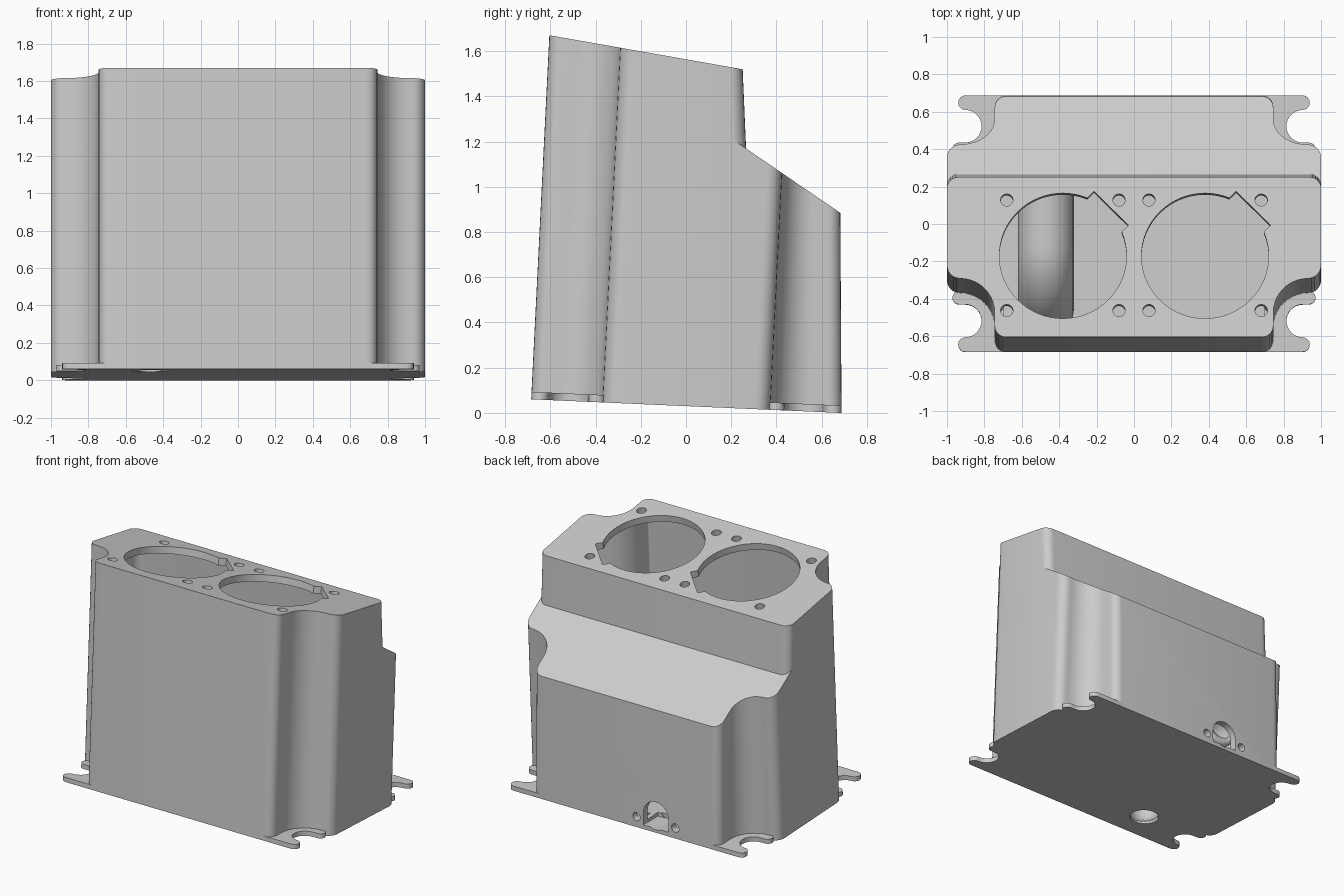
import bpy, bmesh
from math import sin, cos, radians, atan
from mathutils import Matrix, Vector

if "Cube" in bpy.data.objects:
    bpy.data.objects.remove(bpy.data.objects["Cube"])

grey = bpy.data.materials.new("light grey plastic")
grey.use_nodes = True
grey.diffuse_color = (0.6, 0.6, 0.6, 1)
grey.node_tree.nodes["Principled BSDF"].inputs["Base Color"].default_value = (0.6, 0.6, 0.6, 1)

TILT = -atan(0.176)          # tilt of the top panel
WALL = 0.05


def add_object(name, bm):
    bmesh.ops.recalc_face_normals(bm, faces=bm.faces)
    mesh = bpy.data.meshes.new(name)
    bm.to_mesh(mesh)
    bm.free()
    obj = bpy.data.objects.new(name, mesh)
    bpy.context.collection.objects.link(obj)
    return obj


def arc(cx, cy, r, a0, a1, n=10):
    angles = [radians(a0 + (a1 - a0) * i / n) for i in range(n + 1)]
    return [(cx + r * cos(a), cy + r * sin(a)) for a in angles]


def body_lean(y):
    """Backward lean of the walls; the rear wall is nearly upright."""
    f = min(max((y - 0.372) / 0.228, 0), 1)
    return 0.05 - 0.056 * f


def prism(name, outline, bottom, top, lean):
    """Leaning prism between two planes z = a + b*y."""
    bm = bmesh.new()
    rings = []
    for a, b in (bottom, top):
        ring = []
        for x, y in outline:
            k = lean(y)
            z = (a + b * y) / (1 - b * k)
            ring.append(bm.verts.new((x, y + k * z, z)))
        rings.append(ring)
        bm.faces.new(ring)
    n = len(outline)
    for i in range(n):
        j = (i + 1) % n
        bm.faces.new((rings[0][i], rings[0][j], rings[1][j], rings[1][i]))
    return add_object(name, bm)


def cylinder(r, depth, matrix):
    bm = bmesh.new()
    bmesh.ops.create_cone(bm, cap_ends=True, segments=64 if r > 0.2 else 24,
                          radius1=r, radius2=r, depth=depth, matrix=matrix)
    return add_object("cutter", bm)


def box(size, matrix):
    bm = bmesh.new()
    bmesh.ops.create_cube(bm, size=1, matrix=matrix @ Matrix.Diagonal((*size, 1)))
    return add_object("cutter", bm)


def evaluated_copy(obj):
    bpy.context.view_layer.update()
    deps = bpy.context.evaluated_depsgraph_get()
    return bpy.data.meshes.new_from_object(obj.evaluated_get(deps))


def cut(obj, cutter):
    mod = obj.modifiers.new("cut", "BOOLEAN")
    mod.operation = "DIFFERENCE"
    mod.solver = "EXACT"
    mod.object = cutter
    mesh = evaluated_copy(obj)
    obj.modifiers.clear()
    obj.data = mesh
    bpy.data.objects.remove(cutter)


def stepped_shell(name, t):
    """Body volume with notched corners and a sloped rear step, inset by t."""
    quarter = (arc(0.685, -0.628, 0.06 - t, -90, 0, 6)
               + arc(0.93, -0.557, 0.185 + t, 180, 90)
               + arc(0.93, -0.302, 0.07 - t, -90, 0, 6))
    half = quarter + [(x, -y) for x, y in reversed(quarter)]
    outline = half + [(-x, y) for x, y in reversed(half)]
    obj = prism(name, outline, (0.03 + t, -0.044), (1.564 - t, -0.176), body_lean)
    # remove everything behind the upper block and above the rear slope
    c, y = 0.94 - t, 0.255 - t
    step = ([(-1.2, y)] + arc(-c, y, 0.061, 180, 90, 6) + arc(c, y, 0.061, 90, 0, 6)
            + [(1.2, y), (1.2, 1.2), (-1.2, 1.2)])
    cut(obj, prism("cutter", step, (1.351 - 1.2 * t, -0.683), (2.2, 0), lambda y: -0.043))
    return obj


# Hollow body
body = stepped_shell("body", 0)
cut(body, stepped_shell("cavity", WALL))

# Two round openings with a key slot and four screw holes each
for cx in (-0.38, 0.38):
    frame = Matrix.Translation((cx, -0.17, 1.594)) @ Matrix.Rotation(TILT, 4, "X")
    cut(body, cylinder(0.34, 0.2, frame))
    slot = frame @ Matrix.Rotation(radians(45), 4, "Z") @ Matrix.Translation((0.3, 0, 0))
    cut(body, box((0.13, 0.26, 0.22), slot))
    for sx in (-0.3, 0.3):
        for sy in (-0.297, 0.303):
            cut(body, cylinder(0.033, 0.2, frame @ Matrix.Translation((sx, sy, 0))))

# Arched rear opening with a screw hole on each side
AX = -0.24
along_y = Matrix.Rotation(radians(90), 4, "X")
cut(body, cylinder(0.1, 0.3, Matrix.Translation((AX, 0.66, 0.12)) @ along_y))
cut(body, box((0.2, 0.28, 0.09), Matrix.Translation((AX, 0.66, 0.075))))
for side in (-1, 1):
    cut(body, cylinder(0.03, 0.2, Matrix.Translation((AX + 0.155 * side, 0.66, 0.075)) @ along_y))

# Round port in the floor
PX, PY = -0.47, -0.45
cut(body, cylinder(0.1, 0.3, Matrix.Translation((PX, PY, 0.05))))

# Bent port tube inside the body
curve = bpy.data.curves.new("port_path", "CURVE")
curve.dimensions = "3D"
curve.bevel_depth = 0.15
curve.bevel_resolution = 8
curve.resolution_u = 14
spline = curve.splines.new("BEZIER")
spline.bezier_points.add(2)
path = [((PX, PY, 0.07), (0, 0, 0.2)), ((PX, -0.13, 0.42), (0, 0.16, 0)),
        ((PX, 0.38, 0.42), (0, 0.16, 0))]
for point, (co, handle) in zip(spline.bezier_points, path):
    point.co = co
    point.handle_left = Vector(co) - Vector(handle)
    point.handle_right = Vector(co) + Vector(handle)
helper = bpy.data.objects.new("port_path", curve)
bpy.context.collection.objects.link(helper)
tube = bpy.data.objects.new("port_tube", evaluated_copy(helper))
bpy.context.collection.objects.link(tube)
bpy.data.objects.remove(helper)
solid = tube.modifiers.new("wall", "SOLIDIFY")
solid.thickness = WALL
solid.offset = -1

# Slotted mounting tabs at the four base corners
tab = ([(0.69, -0.688)] + arc(0.901, -0.649, 0.039, -90, 90, 8)
       + arc(0.903, -0.522, 0.088, 270, 90, 16)
       + arc(0.935, -0.398, 0.036, -90, 90, 8) + [(0.69, -0.362)])
parts = [body, tube]
for sx, side in ((1, "left"), (-1, "right")):
    for sy, end in ((1, "front"), (-1, "rear")):
        outline = [(x * sx, y * sy) for x, y in tab]
        parts.append(prism(f"{end}_{side}_tab", outline, (0.03, -0.044),
                           (0.063, -0.044), body_lean))

# Material and shading
bpy.ops.object.select_all(action="DESELECT")
for part in parts:
    part.data.materials.clear()
    part.data.materials.append(grey)
    part.select_set(True)
bpy.context.view_layer.objects.active = body
bpy.ops.object.shade_smooth_by_angle(angle=radians(30))
